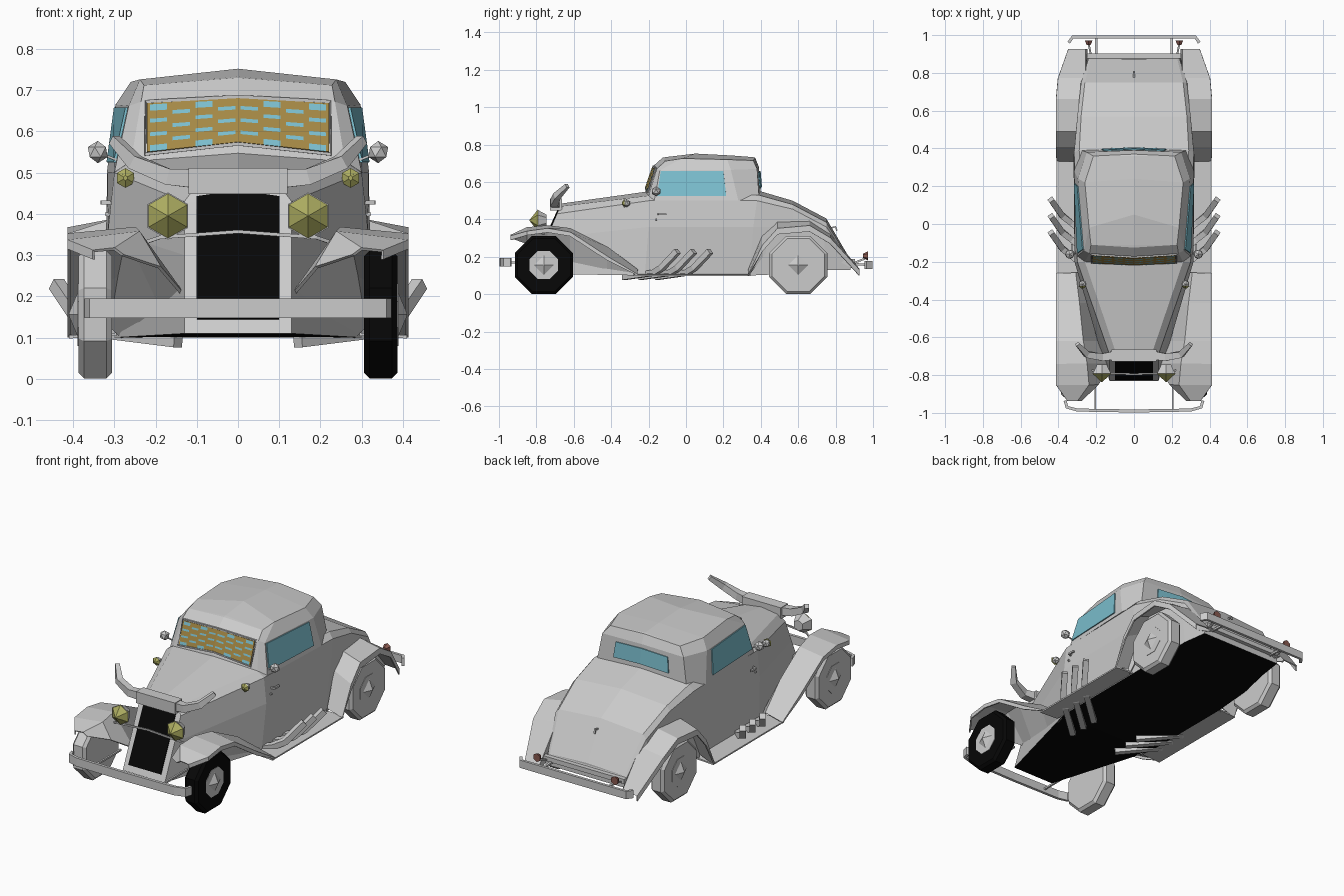
import bpy, bmesh
from math import radians, pi, sin, cos
from mathutils import Vector, Matrix

if "Cube" in bpy.data.objects:
    bpy.data.objects.remove(bpy.data.objects["Cube"])


def mat(name, c):
    m = bpy.data.materials.new(name)
    m.diffuse_color = (*c, 1)
    m.use_nodes = True
    m.node_tree.nodes["Principled BSDF"].inputs["Base Color"].default_value = m.diffuse_color
    return m


BLACK = mat("black", (0.002, 0.002, 0.002))
GLASS = mat("glass", (0.2, 0.52, 0.62))
YELLOW = mat("lamp_yellow", (0.42, 0.42, 0.12))
BROWN = mat("shutter_brown", (0.38, 0.25, 0.06))
RED = mat("lamp_red", (0.25, 0.1, 0.08))


def finish(name, bm, m=None, mirror=True, thick=0):
    bmesh.ops.remove_doubles(bm, verts=bm.verts, dist=1e-5)
    bmesh.ops.recalc_face_normals(bm, faces=bm.faces)
    me = bpy.data.meshes.new(name)
    bm.to_mesh(me)
    bm.free()
    ob = bpy.data.objects.new(name, me)
    bpy.context.collection.objects.link(ob)
    if m:
        me.materials.append(m)
    if thick:
        mod = ob.modifiers.new("thickness", 'SOLIDIFY')
        mod.thickness = thick
        mod.offset = 0
    if mirror:
        mod = ob.modifiers.new("mirror", 'MIRROR')
        mod.use_clip = True
    return ob


def loft(name, sections, m=None, closed=False, **kw):
    """Skin a list of equal-length point rows."""
    bm = bmesh.new()
    rows = [[bm.verts.new(p) for p in s] for s in sections]
    n = len(rows[0])
    for a, b in zip(rows, rows[1:]):
        for i in range(n if closed else n - 1):
            j = (i + 1) % n
            bm.faces.new((a[i], a[j], b[j], b[i]))
    if closed:
        bm.faces.new(rows[0])
        bm.faces.new(rows[-1])
    return finish(name, bm, m, **kw)


def pipe(name, pts, radii, sides=4, m=None, **kw):
    """Sweep a regular polygon along a path; one radius or one per point."""
    P = [Vector(p) for p in pts]
    if not isinstance(radii, (list, tuple)):
        radii = [radii] * len(P)
    rings = []
    for i, p in enumerate(P):
        t = (P[min(i + 1, len(P) - 1)] - P[max(i - 1, 0)]).normalized()
        ref = Vector((0, 0, 1)) if abs(t.z) < 0.9 else Vector((0, 1, 0))
        u = t.cross(ref).normalized()
        v = t.cross(u)
        rings.append([p + radii[i] * (u * cos(a) + v * sin(a))
                      for a in (pi / sides + 2 * pi * k / sides for k in range(sides))])
    return loft(name, rings, m, closed=True, **kw)


def cone(name, loc, axis, n, r1, r2, depth, m=None, turn=0, mirror=True, bevel=0):
    bm = bmesh.new()
    M = (Matrix.Translation(loc) @ Vector(axis).to_track_quat('Z', 'Y').to_matrix().to_4x4()
         @ Matrix.Rotation(radians(turn), 4, 'Z'))
    bmesh.ops.create_cone(bm, cap_ends=True, segments=n, radius1=r1, radius2=r2, depth=depth, matrix=M)
    ob = finish(name, bm, m, mirror)
    if bevel:
        mod = ob.modifiers.new("bevel", 'BEVEL')
        mod.width = bevel
        mod.segments = 1
        mod.limit_method = 'ANGLE'
        mod.angle_limit = radians(60)
    return ob


def gem(name, loc, r, m=None):
    bm = bmesh.new()
    bmesh.ops.create_icosphere(bm, subdivisions=1, radius=r, matrix=Matrix.Translation(loc))
    return finish(name, bm, m)


# Lower body: half sections, bottom to centreline, nose to tail
body = [
    [(.13, -.83, .11), (.13, -.745, .3), (.13, -.69, .43), (.1, -.67, .47), (0, -.665, .485)],
    [(.30, -.22, .1), (.315, -.2, .36), (.30, -.2, .5), (.26, -.2, .527), (0, -.2, .55)],
    [(.30, .34, .1), (.32, .36, .36), (.317, .38, .5), (.29, .39, .53), (0, .4, .55)],
    [(.29, .57, .11), (.3, .57, .36), (.3, .57, .455), (.28, .57, .48), (0, .57, .5)],
    [(.27, .74, .13), (.285, .74, .3), (.28, .75, .36), (.26, .75, .385), (0, .75, .405)],
    [(.25, .88, .13), (.25, .88, .14), (.24, .88, .17), (.23, .87, .19), (0, .87, .2)],
]
flat = lambda s: [(0, y, z) for x, y, z in s]
loft("body", [flat(body[0])] + body + [flat(body[-1])])
loft("floor", [[s[0], (0, s[0][1], s[0][2])] for s in body], BLACK)
loft("running_board", [[(.41, y, .102), (.295, y, .108)] for y in (-.28, .345)], thick=.008)

# Cabin: half rings from belt line up to the roof ridge
loft("cabin", [
    [(0, -.22, .543), (.26, -.2, .525), (.3, -.17, .5), (.318, .28, .5), (.275, .39, .525), (0, .40, .54)],
    [(0, -.17, .69), (.235, -.155, .672), (.265, -.14, .662), (.297, .24, .665), (.25, .38, .67), (0, .39, .68)],
    [(0, -.125, .73), (.228, -.11, .712), (.238, -.02, .726), (.26, .22, .72), (.215, .36, .715), (0, .37, .73)],
    [(0, -.125, .73), (0, -.11, .733), (0, .05, .752), (0, .24, .742), (0, .36, .733), (0, .37, .73)],
])

# Side and rear windows
loft("side_window", [[(.299, -.155, .525), (.316, .215, .525)], [(.27, -.135, .658), (.298, .2, .658)]],
     GLASS, thick=.006)
loft("rear_window", [[(0, .403, .575), (.17, .396, .565)], [(0, .396, .66), (.16, .389, .65)]], GLASS, thick=.006)


# Windshield with a brown shutter and staggered glass slots
def shield(u, v, off):
    a = abs(u)
    z = (.574 - .024 * a) * (1 - v) + (.68 - .012 * a) * v
    return (.22 * u, -.22 + (z - .545) * .345 + .018 * a - off, z)


loft("windshield_shutter", [[shield(u, v, .006) for v in (0, 1)] for u in (0, 1)], BROWN, thick=.004)
bm = bmesh.new()
for i in range(4):
    big = i in (1, 3)
    c = (i + .5) / 4
    for v in ((.91, .64, .36, .07) if big else (.79, .51, .23)):
        h = .065 if v in (.91, .07) else .04
        bm.faces.new([bm.verts.new(shield(c + du, v + dv, .009))
                      for du, dv in ((-.095, -h), (.095, -h), (.095, h), (-.095, h))])
finish("windshield_slots", bm, GLASS)
pipe("windshield_frame", [shield(u, v, .004) for u, v in ((0, 1.04), (1.02, 1.04), (1.02, -.04), (0, -.04))], .006)

# Grille and sloping front
loft("grille", [[(0, -.682, .456), (.1, -.684, .442)], [(0, -.797, .2), (.1, -.797, .2)],
                [(0, -.822, .145), (.1, -.822, .145)]], BLACK, thick=.006)


# Fenders: lip, outer edge, inner edge, inner skirt
def fender(name, rows, lip):
    loft(name, [[(xo, y, max(zo - lip, .1)), (xo, y, zo), (xi, y, zi), (xb, y, zb)]
                for y, xo, zo, xi, zi, xb, zb in rows], thick=.008)


fender("front_fender", [
    (-.935, .35, .31, .30, .315, .28, .30),
    (-.85, .41, .335, .24, .355, .19, .27),
    (-.74, .41, .35, .25, .365, .13, .2),
    (-.62, .41, .33, .27, .35, .17, .14),
    (-.42, .41, .20, .29, .25, .23, .11),
    (-.26, .41, .105, .31, .13, .28, .1)], .02)
fender("rear_fender", [
    (.335, .41, .1, .32, .13, .31, .1),
    (.41, .41, .26, .31, .31, .3, .2),
    (.49, .41, .35, .29, .39, .29, .3),
    (.66, .41, .365, .28, .39, .28, .3),
    (.77, .40, .30, .26, .32, .26, .2),
    (.925, .345, .13, .26, .135, .25, .12)], .03)

# Wheels: only the front wheel on the +x side has a black tyre
for s in (1, -1):
    for y, end in ((-.76, "front"), (.6, "rear")):
        side = "right" if s > 0 else "left"
        ax = (s, 0, 0)
        tyre = BLACK if (s > 0 and end == "front") else None
        cone(f"{end}_{side}_tyre", (s * .346, y, .156), ax, 8, .168, .168, .082, tyre, 22.5, False, .014)
        cone(f"{end}_{side}_rim", (s * .347, y, .156), ax, 8, .085, .082, .084, None, 22.5, False)
        cone(f"{end}_{side}_hubcap", (s * .398, y, .156), ax, 4, .06, .003, .024, None, 0, False)

# Bumpers with thin brackets
loft("front_bumper", [[(x, y, .148), (x, y, .195)] for x, y in ((0, -.99), (.3, -.985), (.355, -.97), (.365, -.935))],
     thick=.016)
pipe("front_bracket", [(.205, -.985, .17), (.205, -.74, .17)], .007)
loft("rear_bumper", [[(x, y, .135), (x, y, .178)] for x, y in ((0, .99), (.325, .99), (.345, .96))], thick=.016)
pipe("rear_bracket", [(.2, .985, .155), (.2, .8, .17)], .008)
pipe("rear_crossbar", [(0, .89, .175), (.25, .89, .175)], .018)

# Horn ornament over the grille
pipe("horn_bar", [(0, -.695, .48), (.12, -.695, .48)], .045)
pipe("horn", [(.1, -.695, .485), (.17, -.705, .49), (.25, -.69, .525), (.3, -.635, .58)],
     [.032, .028, .024, .016], 4)

# Headlights and their crossbar
cone("headlight_lens", (.17, -.815, .395), (0, -1, 0), 6, .057, .001, .045, YELLOW, 0)
cone("headlight_shell", (.17, -.77, .395), (0, 1, 0), 6, .057, .03, .05)
pipe("lamp_bar", [(0, -.795, .357), (.19, -.79, .343), (.25, -.76, .322)], .006)

# Cowl lamps, mirrors, handles, tail lamps
gem("cowl_lamp_shell", (.273, -.318, .487), .022)
cone("cowl_lamp_lens", (.273, -.335, .487), (0, -1, 0), 6, .024, .006, .012, YELLOW)
gem("mirror", (.34, -.16, .55), .027)
pipe("mirror_arm", [(.28, -.15, .525), (.33, -.16, .545)], .004)
pipe("door_handle", [(.30, -.15, .428), (.328, -.145, .428), (.328, -.105, .428)], .007)
pipe("door_lock", [(.30, -.16, .395), (.322, -.16, .4)], .006)
pipe("tail_lamp_stalk", [(.225, .88, .16), (.24, .955, .19)], .007)
cone("tail_lamp", (.24, .96, .205), (0, 1, 0), 6, .012, .024, .025, RED)
pipe("trunk_handle", [(0, .775, .355), (0, .8, .36), (0, .807, .34)], .006, mirror=False)

# Three side exhaust pipes per side
for k in range(3):
    d = k * .087
    pipe(f"exhaust_{k + 1}", [(.145, -.33 + d, .092), (.33, -.17 + d, .115), (.38, -.13 + d, .14),
                              (.44, -.045 + d, .23)], .022)
